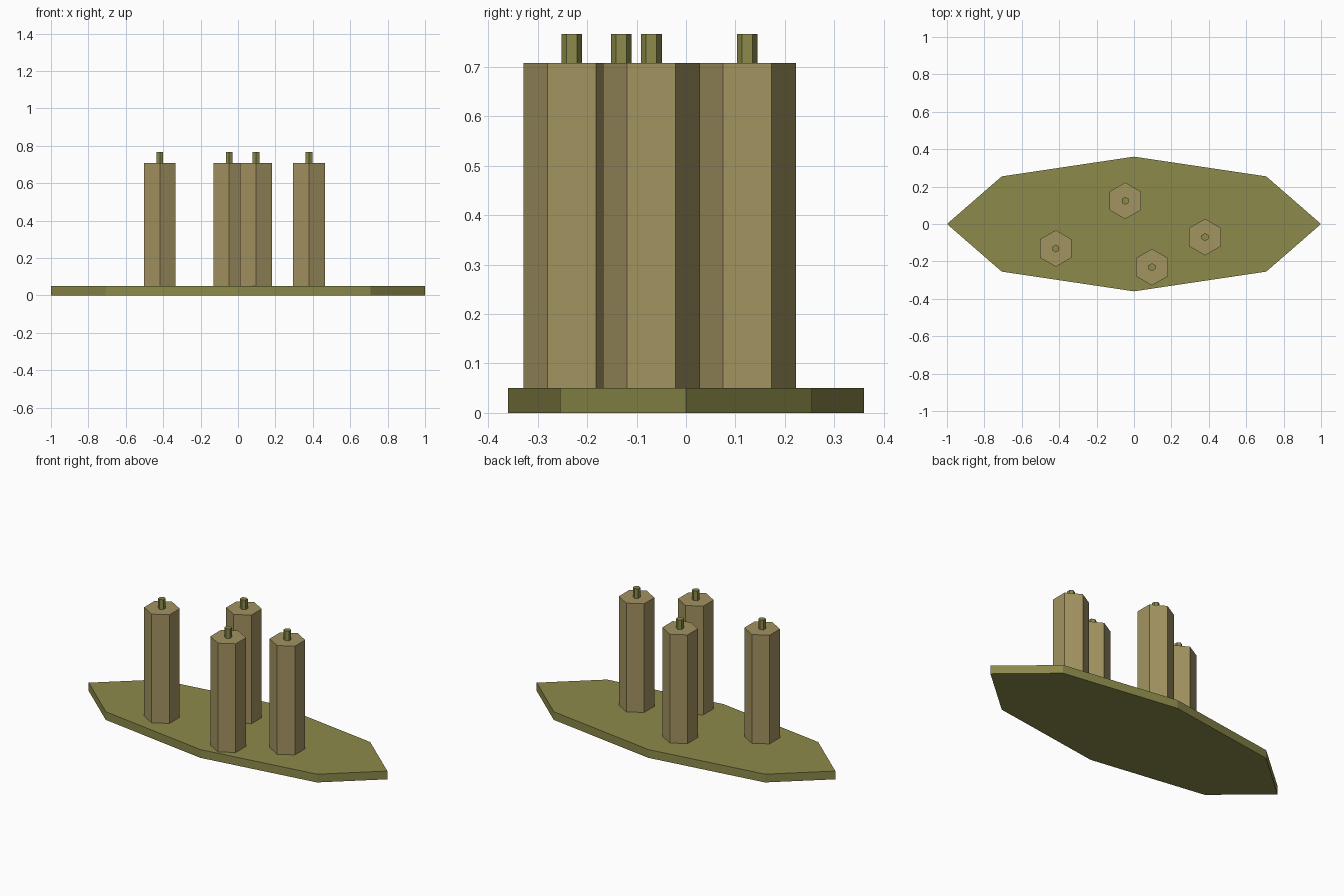
import bpy
from math import pi

cube = bpy.data.objects.get("Cube")
if cube:
    bpy.data.objects.remove(cube, do_unlink=True)


def material(name, color):
    mat = bpy.data.materials.new(name)
    mat.use_nodes = True
    mat.diffuse_color = color
    mat.node_tree.nodes["Principled BSDF"].inputs["Base Color"].default_value = color
    return mat


def prism(name, sides, radius, bottom, top, x, y, mat, turn=0.0, squash=1.0):
    """Upright flat-sided column between two heights."""
    bpy.ops.mesh.primitive_cylinder_add(
        vertices=sides, radius=radius, depth=top - bottom,
        location=(x, y, (bottom + top) / 2), rotation=(0, 0, turn))
    obj = bpy.context.object
    obj.name = name
    bpy.ops.object.transform_apply(location=False, rotation=True, scale=False)
    obj.scale.y = squash
    bpy.ops.object.transform_apply(location=False, rotation=False, scale=True)
    obj.data.materials.append(mat)
    return obj


olive = material("olive green", (0.262, 0.254, 0.069, 1))
tan = material("tan", (0.365, 0.292, 0.120, 1))

BASE_TOP, COLUMN_TOP, TIP_TOP = 0.05, 0.708, 0.766

# Long flat eight-sided base
prism("base", 8, 1.0, 0, BASE_TOP, 0, 0, olive, squash=0.36)

# Four hexagonal columns, each with a small peg on top
spots = {
    "right": (-0.418, -0.131),
    "back": (-0.047, 0.124),
    "front": (0.096, -0.231),
    "left": (0.380, -0.070),
}
for side, (x, y) in spots.items():
    prism(f"{side}_column", 6, 0.098, BASE_TOP, COLUMN_TOP, x, y, tan)
    prism(f"{side}_peg", 6, 0.021, COLUMN_TOP, TIP_TOP, x, y, olive)
